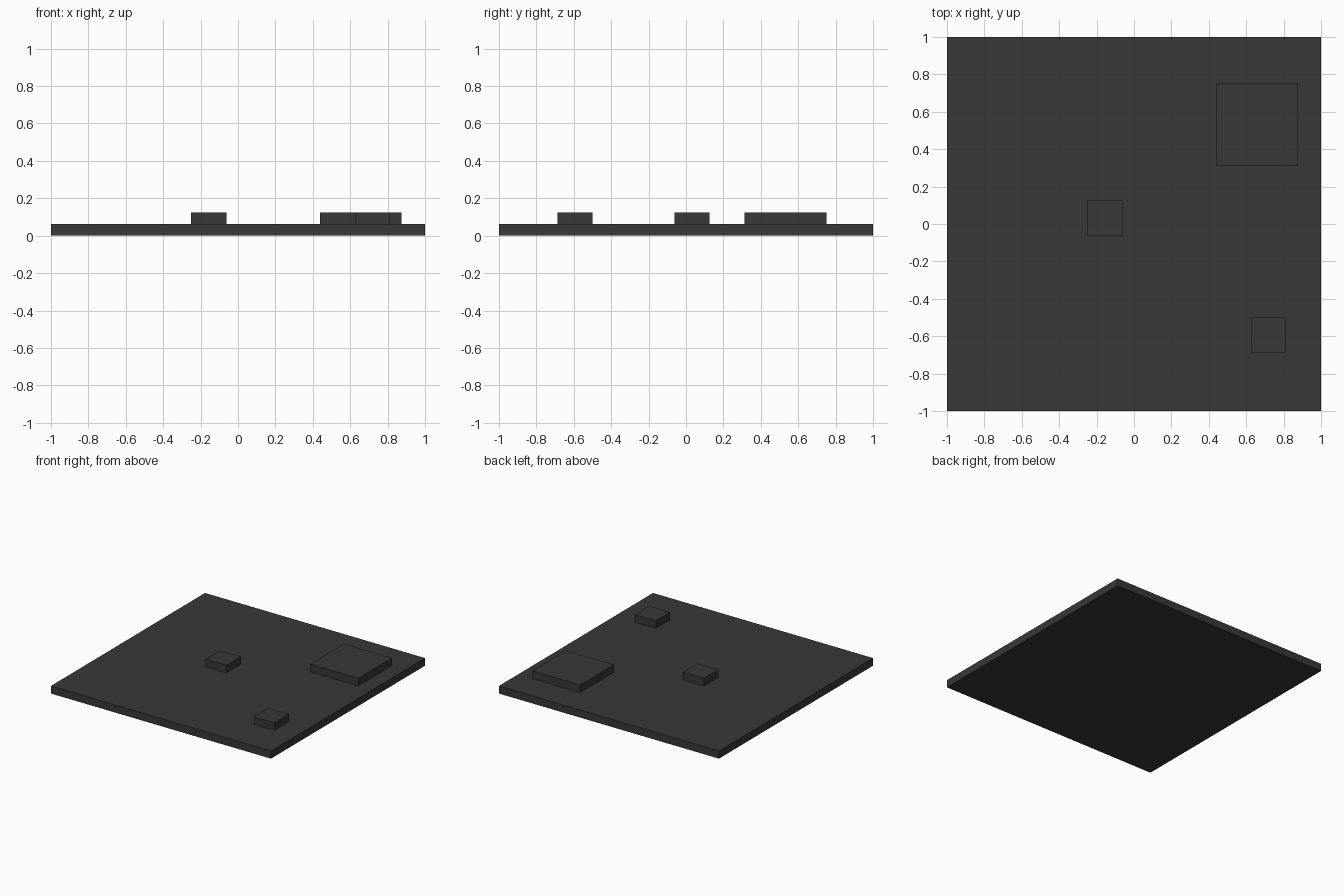
import bpy

if "Cube" in bpy.data.objects:
    bpy.data.objects.remove(bpy.data.objects["Cube"])

U = 1 / 16  # the model sits on a sixteenth grid

dark = bpy.data.materials.new("dark_grey")
dark.diffuse_color = (0.04, 0.04, 0.04, 1)
dark.use_nodes = True
dark.node_tree.nodes["Principled BSDF"].inputs["Base Color"].default_value = dark.diffuse_color


def box(name, x0, x1, y0, y1, z0, z1):
    """Box given by its limits in grid units."""
    bpy.ops.mesh.primitive_cube_add(
        size=1, location=((x0 + x1) * U / 2, (y0 + y1) * U / 2, (z0 + z1) * U / 2))
    ob = bpy.context.object
    ob.name = name
    ob.scale = ((x1 - x0) * U, (y1 - y0) * U, (z1 - z0) * U)
    bpy.ops.object.transform_apply(location=False, rotation=False, scale=True)
    ob.data.materials.append(dark)


# Flat square slab
box("base_slab", -16, 16, -16, 16, 0, 1)
# Raised blocks on top
box("large_block", 7, 14, 5, 12, 1, 2)
box("middle_block", -4, -1, -1, 2, 1, 2)
box("front_block", 10, 13, -11, -8, 1, 2)
